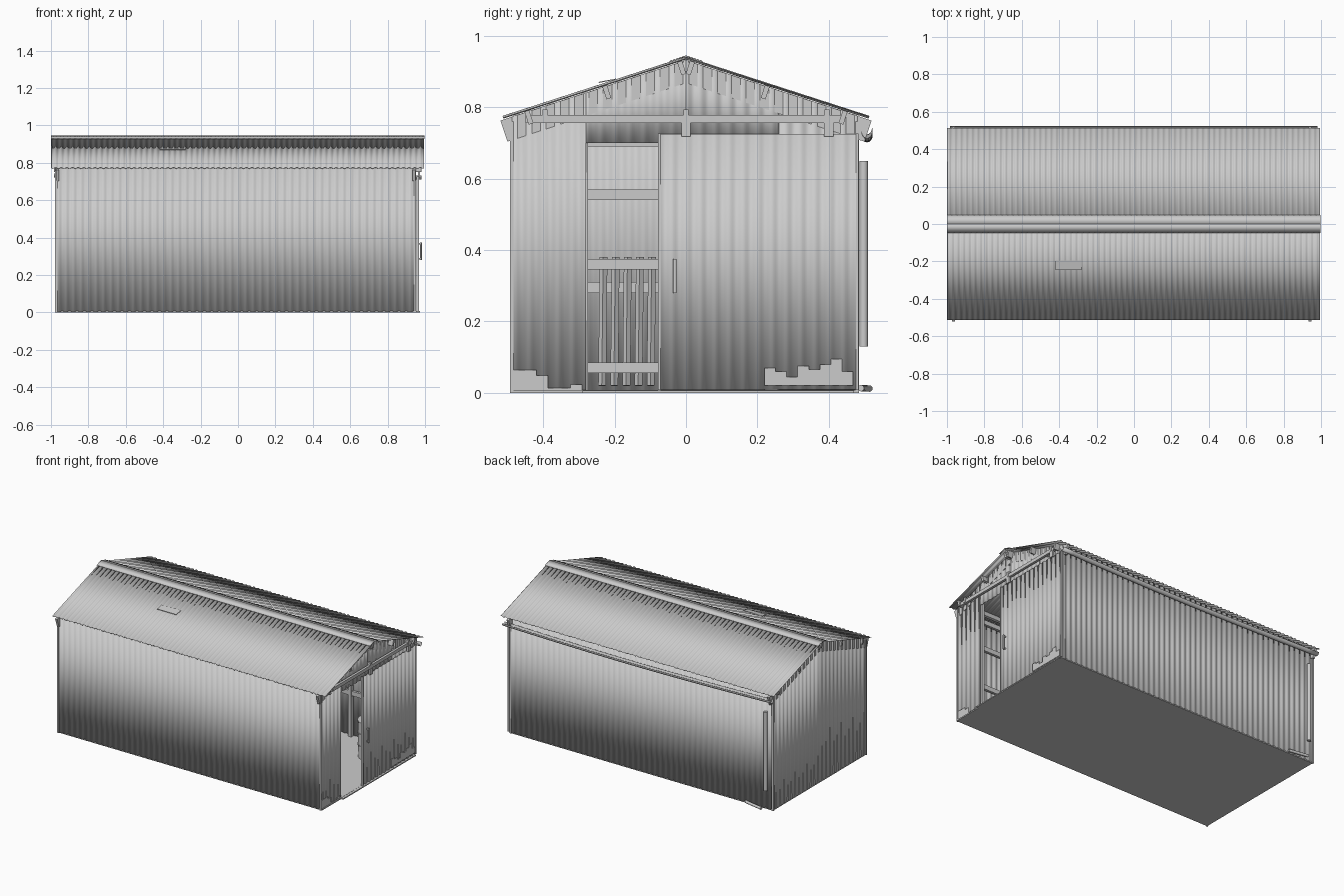
import bpy, bmesh, math
from mathutils import Vector, Matrix

if "Cube" in bpy.data.objects:
    bpy.data.objects.remove(bpy.data.objects["Cube"])

X0, X1, Y0, Y1 = -0.972, 0.946, -0.488, 0.48
SLOPE = (0.938 - 0.772) / 0.513
ANG = math.atan(SLOPE)


def finish(name, bm, smooth=False):
    bmesh.ops.recalc_face_normals(bm, faces=bm.faces)
    me = bpy.data.meshes.new(name)
    bm.to_mesh(me)
    bm.free()
    ob = bpy.data.objects.new(name, me)
    bpy.context.collection.objects.link(ob)
    if smooth:
        bpy.context.view_layer.objects.active = ob
        for o in bpy.context.selected_objects:
            o.select_set(False)
        ob.select_set(True)
        bpy.ops.object.shade_smooth_by_angle(angle=math.radians(50))
    return ob


def box(name, x0, x1, y0, y1, z0, z1, rot=0.0):
    # box given by its limits, optionally turned about the x axis
    bm = bmesh.new()
    c = Vector(((x0 + x1) / 2, (y0 + y1) / 2, (z0 + z1) / 2))
    m = Matrix.Translation(c) @ Matrix.Rotation(rot, 4, 'X') @ Matrix.Diagonal((x1 - x0, y1 - y0, z1 - z0, 1))
    bmesh.ops.create_cube(bm, size=1, matrix=m)
    return finish(name, bm)


def rod(name, a, b, r, n=12):
    a, b = Vector(a), Vector(b)
    d = b - a
    bm = bmesh.new()
    m = Matrix.Translation((a + b) / 2) @ d.to_track_quat('Z', 'Y').to_matrix().to_4x4()
    bmesh.ops.create_cone(bm, cap_ends=True, segments=n, radius1=r, radius2=r, depth=d.length, matrix=m)
    return finish(name, bm, True)


def sheet(name, o, u, v, s0, s1, low, high, pitch=0.04, amp=0.003):
    # corrugated sheet: waves run along u, ribs run along v
    o, u, v = Vector(o), Vector(u), Vector(v)
    n = u.cross(v).normalized()
    steps = max(2, round((s1 - s0) / pitch * 8))
    bm = bmesh.new()
    prev = None
    for i in range(steps + 1):
        s = s0 + (s1 - s0) * i / steps
        p = o + u * s + n * amp * math.cos(2 * math.pi * s / pitch)
        cur = (bm.verts.new(p + v * low), bm.verts.new(p + v * high(s)))
        if prev:
            bm.faces.new((prev[0], cur[0], cur[1], prev[1]))
        prev = cur
    ob = finish(name, bm, True)
    sol = ob.modifiers.new("thickness", 'SOLIDIFY')
    sol.thickness = 0.002
    sol.offset = 0
    return ob


def roof_z(y):
    return 0.938 - SLOPE * abs(y)


# floor
box("floor", X0, X1 + 0.01, Y0, Y1, 0, 0.008)

# walls
gable = lambda y: roof_z(y) - 0.006
for nm, y in (("front_wall", Y0), ("back_wall", Y1)):
    sheet(nm, (0, y, 0), (1, 0, 0), (0, 0, 1), X0, X1, 0.003, lambda s: 0.772)
sheet("left_end_wall", (X0, 0, 0), (0, 1, 0), (0, 0, 1), Y0, Y1, 0.003, gable)
for nm, a, b, low in (("door_side_wall_front", Y0, -0.28, 0.003), ("wall_above_door", -0.28, 0.26, 0.70),
                      ("door_side_wall_back", 0.26, Y1, 0.003)):
    if a < 0 < b:   # split at the ridge so the peak stays sharp
        sheet(nm + "_1", (X1, 0, 0), (0, 1, 0), (0, 0, 1), a, 0, low, gable)
        a = 0
    sheet(nm, (X1, 0, 0), (0, 1, 0), (0, 0, 1), a, b, low, gable)

# corner trims
for x in (X0, X1):
    for y in (Y0, Y1):
        box("corner_trim", x - 0.006, x + 0.006, y - 0.005, y + 0.005, 0, 0.76)

for sg in (-1, 1):
    # roof sheets and ridge cap
    down = Vector((0, sg * math.cos(ANG), -math.sin(ANG)))
    sheet("roof_sheet", (0, 0, 0.938), (1, 0, 0), down, -0.998, 0.995, 0, lambda s: 0.539, 0.03, 0.003)
    sheet("ridge_cap", (0, 0, 0.944), (1, 0, 0), down, -1.0, 0.998, 0, lambda s: 0.05, 0.03, 0.0)
    # purlins under the roof
    for y in (0.012, 0.222, 0.44):
        zc = roof_z(y) - 0.024
        box("purlin", -0.985, 0.982, sg * y - 0.007, sg * y + 0.007, zc - 0.019, zc + 0.019, -sg * ANG)
    # rafters at both ends and inside
    for x in (-0.965, -0.5, 0.0, 0.5, 0.94):
        ye = 0.52 if abs(x) > 0.9 else 0.47
        bm = bmesh.new()
        pts = [(0, roof_z(0) - 0.007), (sg * ye, roof_z(ye) - 0.007),
               (sg * (ye - 0.02), roof_z(ye) - 0.066), (0, 0.868)]
        f = bm.faces.new([bm.verts.new((x - 0.008, y, z)) for y, z in pts])
        r = bmesh.ops.extrude_face_region(bm, geom=[f])
        bmesh.ops.translate(bm, vec=(0.016, 0, 0), verts=[g for g in r['geom'] if isinstance(g, bmesh.types.BMVert)])
        finish("rafter", bm)
    # wall framing inside the long walls
    yi = (Y1 if sg > 0 else Y0) - sg * 0.018
    for x in (-0.945, -0.5, 0.0, 0.5, 0.92):
        box("post", x - 0.012, x + 0.012, yi - 0.012, yi + 0.012, 0.008, 0.76)
    for z in (0.295, 0.555, 0.735):
        box("side_rail", X0 + 0.01, X1 - 0.01, yi - 0.008, yi + 0.008, z - 0.015, z + 0.015)

# end wall rails and roof ties
for z in (0.295, 0.555, 0.705):
    box("end_rail", X0 + 0.006, X0 + 0.022, Y0 + 0.01, Y1 - 0.01, z - 0.015, z + 0.015)
for x in (-0.5, 0.0, 0.5):
    box("roof_tie", x - 0.008, x + 0.008, Y0 + 0.01, Y1 - 0.01, 0.745, 0.77)
for y in (-0.285, 0.265):
    box("door_jamb", X1 - 0.026, X1 - 0.006, y - 0.01, y + 0.01, 0.008, 0.72)

# sliding door with track, hangers and handle
sheet("sliding_door", (0.962, 0, 0), (0, 1, 0), (0, 0, 1), -0.075, 0.482, 0.01, lambda s: 0.725)
box("door_frame_edge", 0.955, 0.967, -0.078, -0.071, 0.008, 0.727)
box("door_frame_edge", 0.955, 0.967, 0.476, 0.483, 0.008, 0.727)
box("door_track", 0.956, 0.972, -0.45, 0.44, 0.756, 0.778)
for y in (-0.395, 0.0, 0.395):
    box("track_bracket", 0.95, 0.975, y - 0.007, y + 0.007, 0.76, 0.794)
for y in (0.0, 0.4):
    box("door_hanger", 0.962, 0.974, y - 0.013, y + 0.013, 0.718, 0.756)
rod("door_handle", (0.978, -0.031, 0.28), (0.978, -0.031, 0.375), 0.005)
for z in (0.287, 0.368):
    box("handle_mount", 0.964, 0.98, -0.035, -0.027, z - 0.004, z + 0.004)
box("floor_guide", 0.95, 0.972, -0.29, 0.47, 0, 0.007)

# worn patches at the foot of the door and wall
for i, h in enumerate((0.05, 0.04, 0.025, 0.055, 0.045, 0.06, 0.075, 0.04)):
    box("door_patch", 0.9645, 0.967, 0.22 + i * 0.031, 0.251 + i * 0.031, 0.02, 0.02 + h)
for i, h in enumerate((0.06, 0.06, 0.045, 0.01, 0.01, 0.02)):
    box("wall_patch", 0.9485, 0.951, -0.483 + i * 0.032, -0.451 + i * 0.032, 0.004, 0.004 + h)

# lifted flap on the front roof slope
flap = roof_z(0.22)
box("roof_flap", -0.42, -0.28, -0.245, -0.195, flap + 0.006, flap + 0.009, ANG - 0.12)

# sagging half-round gutter
bm = bmesh.new()
prev = None
for i in range(25):
    x = -0.985 + 1.965 * i / 24
    zc = 0.742 - 0.015 * math.sin(math.pi * i / 24) - 0.01 * i / 24
    cur = [bm.verts.new((x, 0.507 + 0.016 * math.cos(a), zc - 0.02 * math.sin(a)))
           for a in [math.pi * k / 8 for k in range(9)]]
    if prev:
        for k in range(8):
            bm.faces.new((prev[k], prev[k + 1], cur[k + 1], cur[k]))
    prev = cur
gutter = finish("gutter", bm, True)
gutter.modifiers.new("thickness", 'SOLIDIFY').thickness = 0.002

# downpipe and its fallen spout
rod("downpipe", (-0.93, 0.498, 0.13), (-0.93, 0.498, 0.65), 0.012)
rod("fallen_spout", (-0.78, 0.49, 0.013), (-0.91, 0.514, 0.012), 0.009)

# slatted rack leaning inside
for i in range(11):
    y = -0.235 + i * 0.034
    rod("rack_slat", (-0.86, y, 0.02), (-0.90, y + 0.004, 0.38), 0.011, 4)
for x, z in ((-0.84, 0.07), (-0.875, 0.36)):
    box("rack_rail", x - 0.01, x + 0.01, -0.29, 0.14, z - 0.015, z + 0.015)

# drum near the door
rod("drum", (0.765, 0.30, -0.0), (0.765, 0.30, 0.25), 0.08, 24)
for z in (0.004, 0.09, 0.17, 0.247):
    rod("drum_hoop", (0.765, 0.30, max(0, z - 0.004)), (0.765, 0.30, z + 0.004), 0.083, 24)
